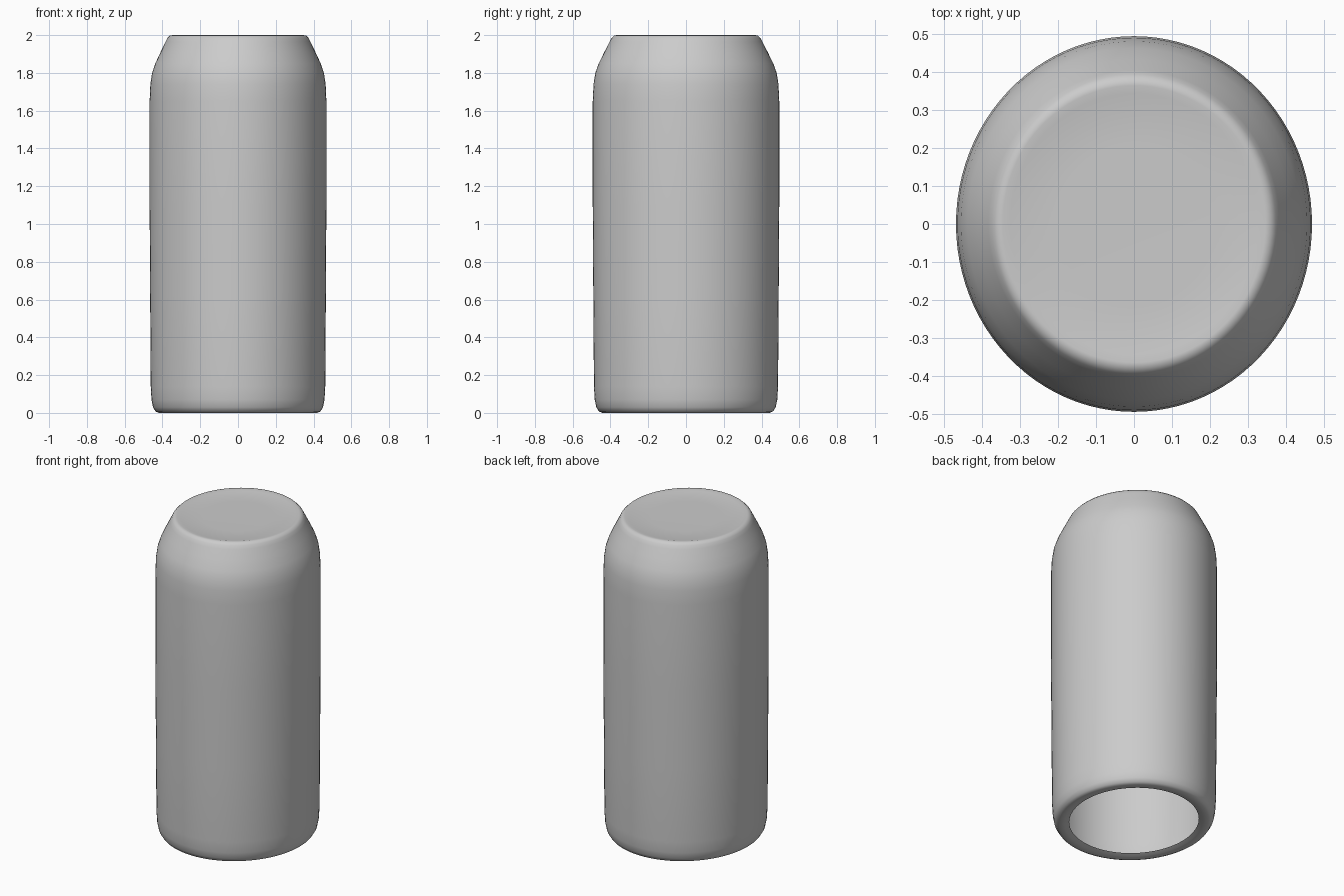
import bpy, bmesh, math
from mathutils import Matrix

if "Cube" in bpy.data.objects:
    bpy.data.objects.remove(bpy.data.objects["Cube"])

# half-profile (radius, height): open bottom lip, wall, shoulder, closed top
profile = [(0.365, 0.012), (0.39, 0.003), (0.42, 0.0), (0.437, 0.008),
           (0.45, 0.03), (0.458, 0.07), (0.462, 0.14), (0.465, 0.6),
           (0.468, 1.1), (0.468, 1.65), (0.464, 1.74), (0.455, 1.80),
           (0.438, 1.85), (0.41, 1.91), (0.383, 1.965), (0.373, 1.985),
           (0.360, 1.998), (0.345, 2.0), (0.325, 1.995), (0.2, 1.993), (0.0, 1.993)]

bm = bmesh.new()
verts = [bm.verts.new((r, 0, z)) for r, z in profile]
edges = [bm.edges.new(pair) for pair in zip(verts, verts[1:])]

# lathe the profile into a thin can shell
bmesh.ops.spin(bm, geom=verts + edges, cent=(0, 0, 0), axis=(0, 0, 1),
               angle=math.tau, steps=96, use_duplicate=False)
bmesh.ops.remove_doubles(bm, verts=bm.verts, dist=0.0005)

# slightly oval cross-section, deeper than wide
bmesh.ops.transform(bm, matrix=Matrix.Diagonal((1.0, 1.055, 1.0, 1.0)), verts=bm.verts)
bmesh.ops.recalc_face_normals(bm, faces=bm.faces)
top = max(bm.faces, key=lambda f: f.calc_center_median().z)
if top.normal.z < 0:
    bmesh.ops.reverse_faces(bm, faces=bm.faces)

mesh = bpy.data.meshes.new("can_body")
bm.to_mesh(mesh)
bm.free()
mesh.shade_smooth()
can = bpy.data.objects.new("can_body", mesh)
bpy.context.collection.objects.link(can)
